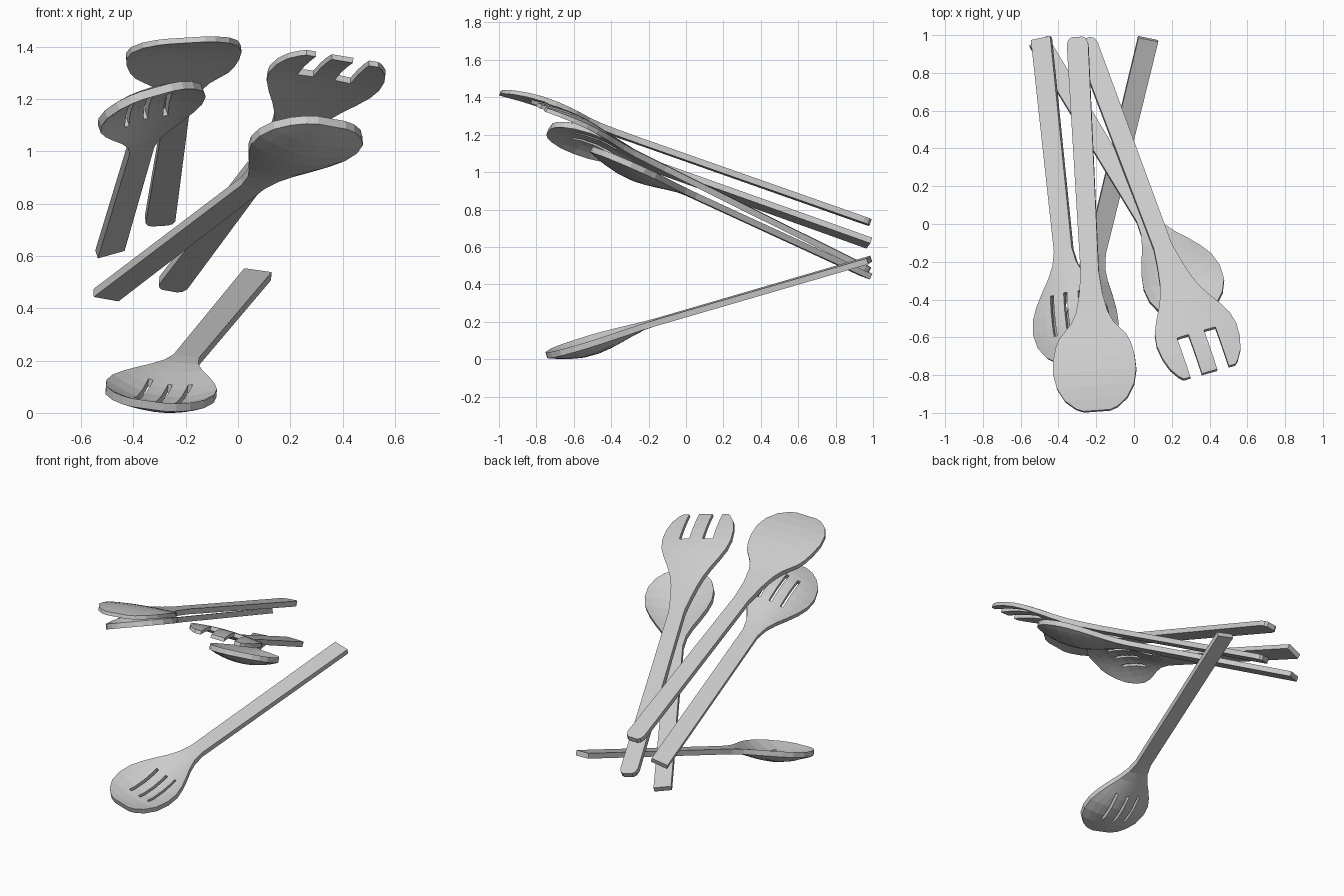
import bpy, bmesh
from mathutils import Vector, Matrix

if "Cube" in bpy.data.objects:
    bpy.data.objects.remove(bpy.data.objects["Cube"])

grey = bpy.data.materials.new("light_grey")
grey.diffuse_color = (0.6, 0.6, 0.6, 1)
grey.use_nodes = True
grey.node_tree.nodes["Principled BSDF"].inputs["Base Color"].default_value = grey.diffuse_color

# Half-width profiles: (distance from the tip, half width)
SHORT = [(0, .06), (.015, .105), (.05, .152), (.11, .194), (.19, .212), (.27, .205),
         (.34, .178), (.41, .14), (.48, .098), (.55, .066), (.63, .05)]
LONG = [(0, .07), (.015, .11), (.06, .165), (.13, .205), (.21, .221), (.29, .216),
        (.36, .2), (.41, .178), (.45, .145), (.49, .112), (.55, .084), (.65, .062), (.78, .048)]
FORK = [(0, .145), (.02, .165), (.07, .196), (.14, .216), (.22, .222), (.29, .209),
        (.36, .178), (.43, .14), (.5, .108), (.57, .086), (.67, .066), (.78, .05)]
SQUARE_END = [(0, .054)]
ROUND_END = [(.04, .057), (.012, .047), (0, .03)]

COLS = 10
THICK = 0.033
MID, NECK = 0.24, 0.62


def blade(profile, end, length, depth, lift, tip_thick):
    """Solid sheet along +y, tip at y=length; bowl sinks by depth, head rises by lift."""
    rows = [(length - d, w) for d, w in profile] + end
    bm = bmesh.new()
    top, bot = [], []
    for y, w in rows:
        d = length - y
        if d < MID:
            s = 1 - ((MID - d) / MID) ** 2
        else:
            t = max(0, 1 - (d - MID) / (NECK - MID))
            s = t * t * (3 - 2 * t)
        half = (tip_thick + (THICK - tip_thick) * min(1, d / NECK)) / 2
        tr, br = [], []
        for i in range(COLS + 1):
            k = 2 * i / COLS - 1
            z = s * (lift - depth * (1 - k * k))
            tr.append(bm.verts.new((k * w, y, z + half)))
            br.append(bm.verts.new((k * w, y, z - half)))
        top.append(tr)
        bot.append(br)
    for r in range(len(rows) - 1):
        for i in range(COLS):
            for g in (top, bot):
                bm.faces.new((g[r][i], g[r][i + 1], g[r + 1][i + 1], g[r + 1][i]))
        for i in (0, COLS):
            bm.faces.new((top[r][i], top[r + 1][i], bot[r + 1][i], bot[r][i]))
    for r in (0, -1):
        for i in range(COLS):
            bm.faces.new((top[r][i], top[r][i + 1], bot[r][i + 1], bot[r][i]))
    bmesh.ops.recalc_face_normals(bm, faces=bm.faces)
    me = bpy.data.meshes.new("blade")
    bm.to_mesh(me)
    bm.free()
    return me


def cut(obj, boxes):
    """Cut box slots (x centre, width, y from, y to) through the head."""
    bm = bmesh.new()
    for x, w, y0, y1 in boxes:
        m = Matrix.Translation((x, (y0 + y1) / 2, 0)) @ Matrix.Diagonal((w, y1 - y0, 0.6, 1))
        bmesh.ops.create_cube(bm, size=1, matrix=m)
    me = bpy.data.meshes.new("slot_cutter")
    bm.to_mesh(me)
    bm.free()
    cutter = bpy.data.objects.new("slot_cutter", me)
    cutter.hide_render = True
    bpy.context.collection.objects.link(cutter)
    mod = obj.modifiers.new("slots", 'BOOLEAN')
    mod.operation, mod.solver, mod.object = 'DIFFERENCE', 'EXACT', cutter
    dg = bpy.context.evaluated_depsgraph_get()
    dg.update()
    new = bpy.data.meshes.new_from_object(obj.evaluated_get(dg))
    obj.modifiers.clear()
    obj.data = new
    bpy.data.objects.remove(cutter)


def utensil(name, profile, end, depth, lift, tip_thick, p_end, p_tip, tilt, slots=None):
    """Place a utensil from handle end to tip; tilt is the sideways slope dz/dx."""
    p0, p1 = Vector(p_end), Vector(p_tip)
    length = (p1 - p0).length
    a = (p1 - p0).normalized()
    v = Vector((1, -(a.x + a.z * tilt) / a.y, tilt)).normalized()
    n = a.cross(v)
    obj = bpy.data.objects.new(name, blade(profile, end, length, depth, lift, tip_thick))
    bpy.context.collection.objects.link(obj)
    if slots == "holes":
        cut(obj, [(x, .018, length - .375, length - .145) for x in (-.078, 0, .078)])
    elif slots == "tines":
        cut(obj, [(x, .064, length - .225, length + .1) for x in (-.075, .075)])
    m = Matrix((-v, a, n)).transposed().to_4x4()
    m.translation = p0
    obj.data.transform(m)
    obj.data.materials.clear()
    obj.data.materials.append(grey)
    return obj


parts = [
    utensil("long_spoon", LONG, ROUND_END, -.01, .025, .022,
            (-.30, .985, .735), (-.195, -.99, 1.43), .06),
    # this one lies upside down, so its bowl is a dome
    utensil("upper_slotted_spoon", SHORT, SQUARE_END, -.055, 0, .033,
            (-.49, .98, .625), (-.31, -.73, 1.235), .28, "holes"),
    utensil("fork_spoon", FORK, ROUND_END, -.015, .02, .022,
            (-.26, .975, .485), (.40, -.785, 1.36), -.17, "tines"),
    utensil("short_spoon", SHORT, SQUARE_END, .05, 0, .033,
            (-.505, .965, .455), (.36, -.47, 1.115), -.18),
    utensil("lower_slotted_spoon", SHORT, SQUARE_END, .06, 0, .033,
            (.075, .98, .535), (-.342, -.735, .035), -.14, "holes"),
]

# Rest the lowest point on the ground
low = min(v.co.z for o in parts for v in o.data.vertices)
for o in parts:
    o.data.transform(Matrix.Translation((0, 0, -low)))
